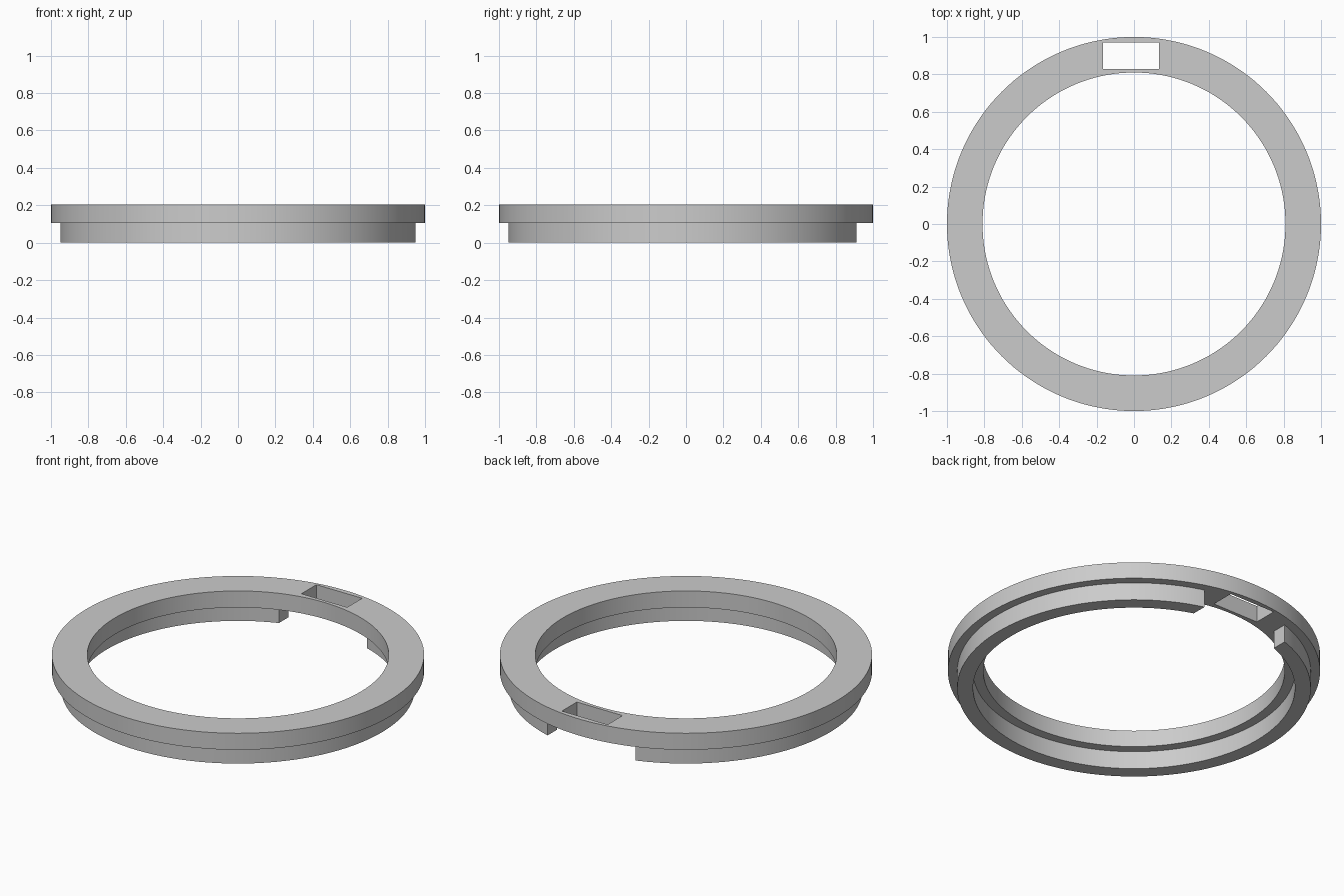
import bpy, bmesh, math

if "Cube" in bpy.data.objects:
    bpy.data.objects.remove(bpy.data.objects["Cube"], do_unlink=True)

SEGMENTS = 144
STEP_Z, TOP_Z = 0.105, 0.203

grey = bpy.data.materials.new("light grey")
grey.use_nodes = True
grey.diffuse_color = (0.6, 0.6, 0.6, 1)
grey.node_tree.nodes["Principled BSDF"].inputs["Base Color"].default_value = (0.6, 0.6, 0.6, 1)


def add_object(name, bm):
    bmesh.ops.recalc_face_normals(bm, faces=bm.faces)
    mesh = bpy.data.meshes.new(name)
    bm.to_mesh(mesh)
    bm.free()
    mesh.materials.append(grey)
    obj = bpy.data.objects.new(name, mesh)
    bpy.context.collection.objects.link(obj)
    return obj


def lathe(name, profile):
    """Sweep a closed (radius, height) outline around z."""
    bm = bmesh.new()
    loops = []
    for i in range(SEGMENTS):
        a = 2 * math.pi * i / SEGMENTS
        loops.append([bm.verts.new((r * math.cos(a), r * math.sin(a), z)) for r, z in profile])
    n = len(profile)
    for i, loop in enumerate(loops):
        after = loops[(i + 1) % SEGMENTS]
        for j in range(n):
            k = (j + 1) % n
            bm.faces.new((loop[j], after[j], after[k], loop[k]))
    return add_object(name, bm)


def cut_box(target, low, high):
    """Cut an axis-aligned box out of the target."""
    bm = bmesh.new()
    bmesh.ops.create_cube(bm, size=1)
    for v in bm.verts:
        v.co = [l + (c + 0.5) * (h - l) for c, l, h in zip(v.co, low, high)]
    cutter = add_object("cutter", bm)
    cutter.hide_render = True
    mod = target.modifiers.new("cut", "BOOLEAN")
    mod.operation = "DIFFERENCE"
    mod.solver = "EXACT"
    mod.object = cutter
    bpy.context.view_layer.objects.active = target
    bpy.ops.object.modifier_apply(modifier=mod.name)
    bpy.data.objects.remove(cutter, do_unlink=True)


# Wide flange and narrower skirt as one stepped ring
ring = lathe("stepped_ring", [
    (0.81, TOP_Z), (1.0, TOP_Z), (1.0, STEP_Z), (0.95, STEP_Z),
    (0.95, 0), (0.865, 0), (0.865, STEP_Z), (0.81, STEP_Z)])

# Gap in the skirt at the back
cut_box(ring, (-0.30, 0.6, -0.1), (0.27, 1.1, STEP_Z))
# Rectangular slot through the flange above the gap
cut_box(ring, (-0.165, 0.83, 0.05), (0.135, 0.97, 0.3))

# Smooth curved walls with crisp edges
bpy.ops.object.select_all(action="DESELECT")
ring.select_set(True)
bpy.context.view_layer.objects.active = ring
bpy.ops.object.shade_smooth_by_angle(angle=math.radians(30))
